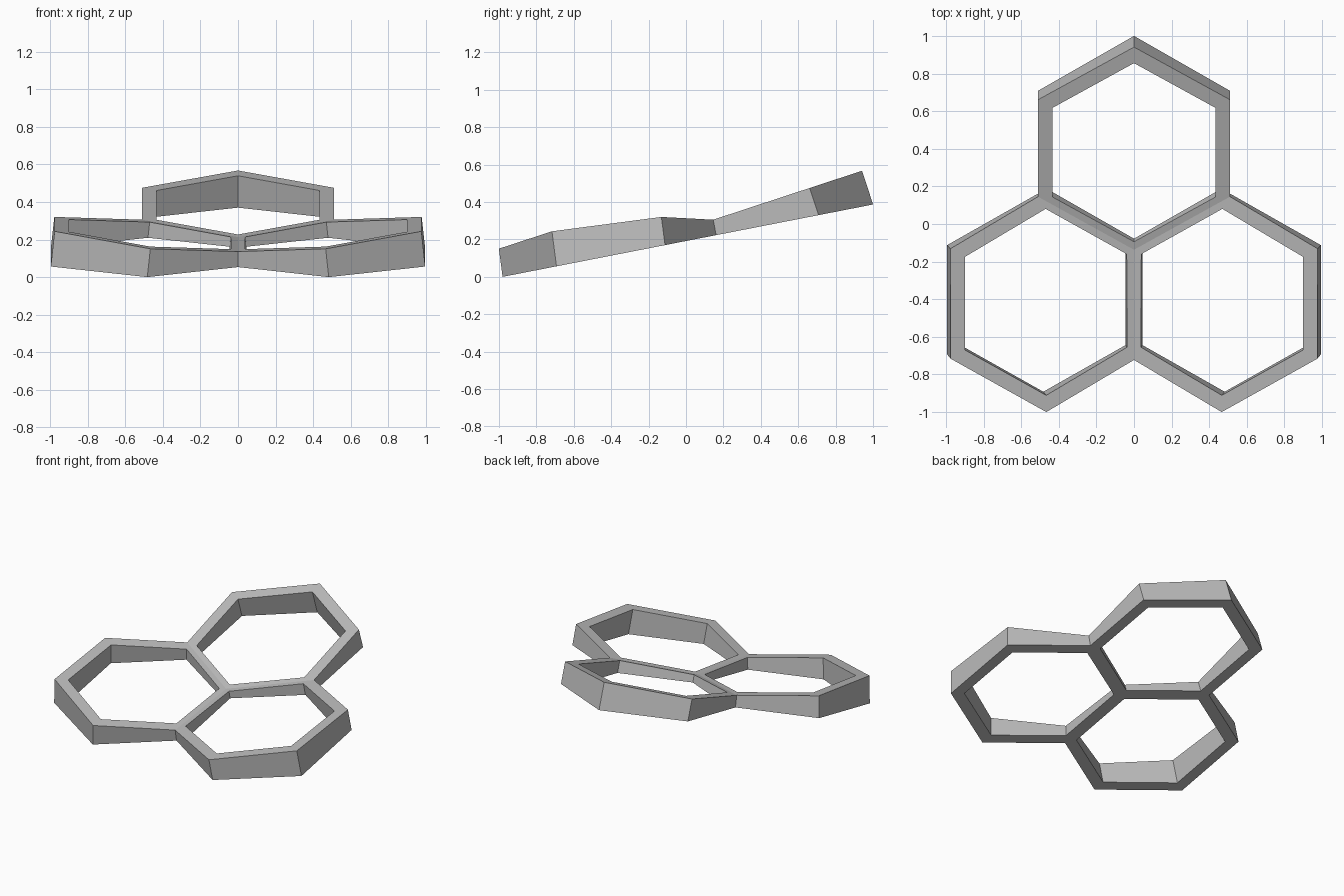
import bpy, bmesh
from math import radians, cos, sin
from mathutils import Matrix, Vector

default = bpy.data.objects.get("Cube")
if default:
    bpy.data.objects.remove(default, do_unlink=True)

OUTER, INNER = 0.59, 0.50      # circumradii of each hexagonal ring
REACH = 0.545                  # ring centre to shared hub
HUB = 0.047                    # frame depth at the hub
CUP = radians(7.15)            # inward tilt of each ring
LEAN = radians(11.05)          # lean of the whole stand

grey = bpy.data.materials.new("neutral grey")
grey.use_nodes = True
grey.diffuse_color = (0.5, 0.5, 0.5, 1)
grey.node_tree.nodes["Principled BSDF"].inputs["Base Color"].default_value = grey.diffuse_color


def direction(angle):
    a = radians(angle)
    return Vector((cos(a), sin(a), 0))


def ring_cell(azimuth):
    """Tilted hexagonal ring cut flat below and trimmed at its two seams."""
    bm = bmesh.new()
    tilt = Matrix.Rotation(radians(azimuth), 4, 'Z') @ Matrix.Rotation(-CUP, 4, 'Y')
    axis = tilt @ Vector((0, 0, 1))

    def loops(radius):
        top, low = [], []
        for i in range(6):
            p = tilt @ (Vector((REACH, 0, 0)) + direction(60 * i) * radius)
            p.z += HUB
            top.append(bm.verts.new(p))
            low.append(bm.verts.new(p - axis * (p.z / axis.z)))
        return top, low

    top_out, low_out = loops(OUTER)
    top_in, low_in = loops(INNER)
    for a, b in ((top_out, top_in), (top_in, low_in), (low_in, low_out), (low_out, top_out)):
        for i in range(6):
            j = (i + 1) % 6
            bm.faces.new((a[i], a[j], b[j], b[i]))
    for side in (150, -150):
        bmesh.ops.bisect_plane(bm, geom=bm.verts[:] + bm.edges[:] + bm.faces[:],
                               dist=1e-6, plane_co=(0, 0, 0),
                               plane_no=direction(azimuth + side), clear_outer=True)
    mesh = bpy.data.meshes.new("cell")
    bm.to_mesh(mesh)
    bm.free()
    return mesh


# Three cells welded into one frame
frame = bmesh.new()
for azimuth in (90, 210, 330):
    cell = ring_cell(azimuth)
    frame.from_mesh(cell)
    bpy.data.meshes.remove(cell)
bmesh.ops.remove_doubles(frame, verts=frame.verts[:], dist=0.0005)
bmesh.ops.recalc_face_normals(frame, faces=frame.faces[:])

# Lean the frame back and rest its front edge on the ground
frame.transform(Matrix.Rotation(LEAN, 4, 'X'))
ys = [v.co.y for v in frame.verts]
zs = [v.co.z for v in frame.verts]
frame.transform(Matrix.Translation((0, -(min(ys) + max(ys)) / 2, -min(zs))))

mesh = bpy.data.meshes.new("hexagon_frame")
frame.to_mesh(mesh)
frame.free()
mesh.materials.append(grey)
bpy.context.collection.objects.link(bpy.data.objects.new("hexagon_frame", mesh))
